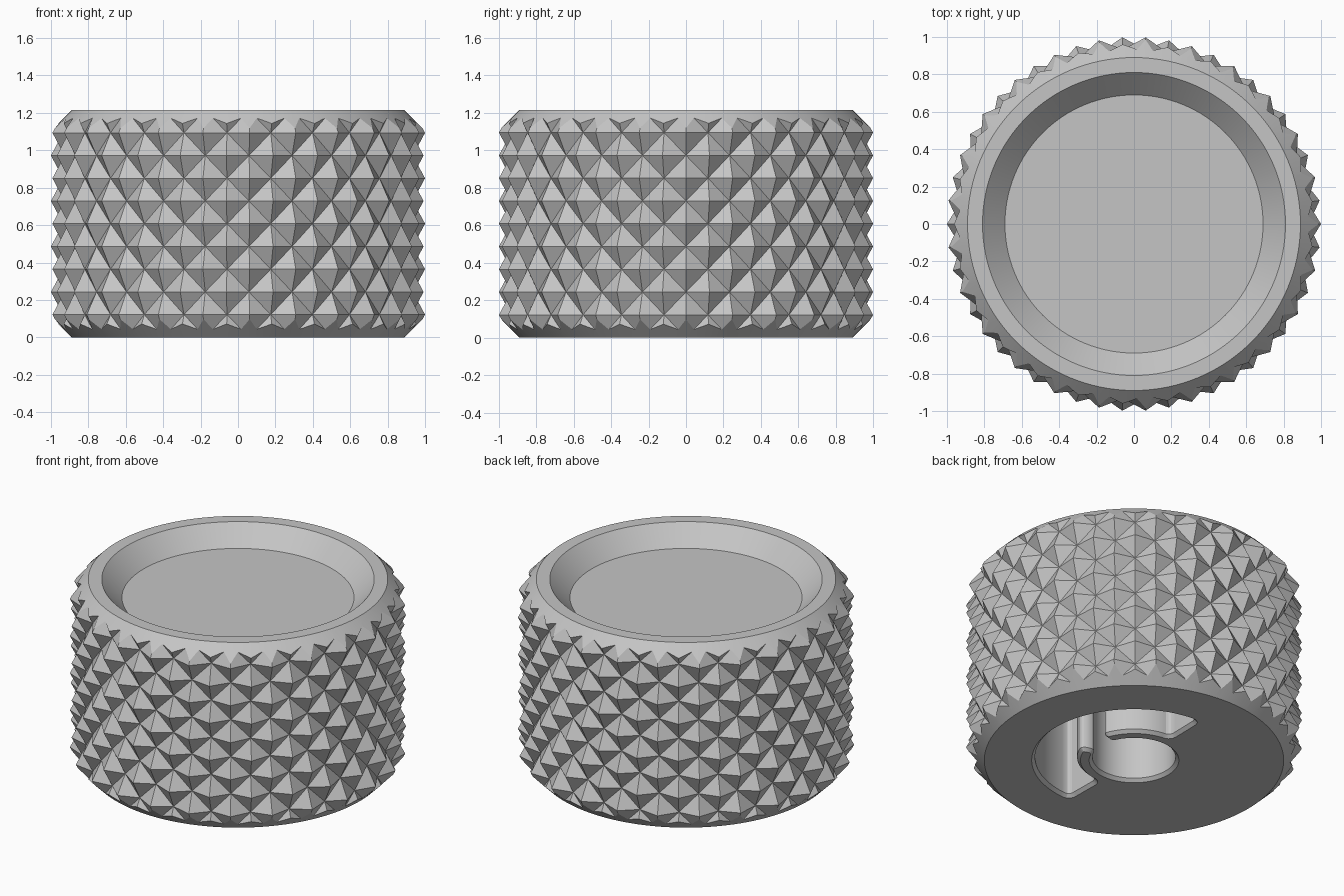
import bpy, bmesh
from math import sin, cos, pi, radians
from mathutils import Vector

cube = bpy.data.objects.get("Cube")
if cube:
    bpy.data.objects.remove(cube, do_unlink=True)

HEIGHT = 1.215
COLUMNS, ROWS = 50, 10
TIP, VALLEY = 1.0, 0.935
RIM, CUT = 0.89, 0.13

grey = bpy.data.materials.new("plain grey")
grey.use_nodes = True
colour = (0.56, 0.56, 0.56, 1)
grey.diffuse_color = colour
grey.node_tree.nodes["Principled BSDF"].inputs["Base Color"].default_value = colour


def make_object(name, bm):
    bmesh.ops.recalc_face_normals(bm, faces=bm.faces)
    mesh = bpy.data.meshes.new(name)
    bm.to_mesh(mesh)
    bm.free()
    mesh.materials.append(grey)
    obj = bpy.data.objects.new(name, mesh)
    bpy.context.collection.objects.link(obj)
    return obj


def loft(name, rings):
    """Closed solid through rings that share one vertex count."""
    bm = bmesh.new()
    loops = [[bm.verts.new(p) for p in ring] for ring in rings]
    n = len(loops[0])
    for low, high in zip(loops, loops[1:]):
        for i in range(n):
            j = (i + 1) % n
            bm.faces.new((low[i], low[j], high[j], high[i]))
    bm.faces.new(loops[0])
    bm.faces.new(loops[-1])
    return make_object(name, bm)


def circle(r, z, n=128):
    return [(r * cos(2 * pi * i / n), r * sin(2 * pi * i / n), z) for i in range(n)]


# Knurled body: alternating tips and valleys, split along the valley diagonals
def knurl():
    bm = bmesh.new()
    grid = []
    for row in range(-1, ROWS + 2):
        ring = []
        for k in range(COLUMNS):
            r = TIP if (k + row) % 2 else VALLEY
            a = 2 * pi * k / COLUMNS
            ring.append(bm.verts.new((r * cos(a), r * sin(a), row * HEIGHT / ROWS)))
        grid.append(ring)
    for row in range(ROWS + 2):
        for k in range(COLUMNS):
            j = (k + 1) % COLUMNS
            a, b = grid[row][k], grid[row][j]
            d, c = grid[row + 1][k], grid[row + 1][j]
            if (k + row - 1) % 2:      # a and c are tips
                faces = ((a, b, d), (b, c, d))
            else:
                faces = ((a, b, c), (a, c, d))
            for f in faces:
                bm.faces.new(f)
    bm.faces.new(grid[0])
    bm.faces.new(grid[-1])
    return make_object("knurled_knob", bm)


# Envelope with chamfered ends and a dished top
def envelope():
    profile = [(RIM, 0), (RIM + CUT, CUT), (RIM + CUT, HEIGHT - CUT), (RIM, HEIGHT),
               (0.81, HEIGHT), (0.69, HEIGHT - 0.12)]
    return loft("envelope_cutter", [circle(r, z) for r, z in profile])


def arc(r, start, end, n):
    angles = [radians(start + (end - start) * i / n) for i in range(n + 1)]
    return [Vector((r * cos(a), r * sin(a))) for a in angles]


def soften(points):
    result = []
    for p, q in zip(points, points[1:] + points[:1]):
        result += [p.lerp(q, 0.25), p.lerp(q, 0.75)]
    return result


# Underside socket: round bore opening through a gap into a half-ring slot
def socket():
    bore, inner, outer, gap, end = 0.25, 0.34, 0.59, 17, 89
    outline = arc(bore, gap, 360 - gap, 18)
    outline += arc(inner, -gap, -end, 6)
    outline += [arc(r, -end, 0, 1)[0] for r in (0.42, 0.51)]
    outline += arc(outer, -end, end, 20)
    outline += [arc(r, end, 0, 1)[0] for r in (0.51, 0.42)]
    outline += arc(inner, end, gap, 6)
    for _ in range(2):
        outline = soften(outline)
    n = len(outline)

    def ring(offset, z):
        pts = []
        for i, p in enumerate(outline):
            t = (outline[(i + 1) % n] - outline[i - 1]).normalized()
            pts.append((p.x + t.y * offset, p.y - t.x * offset, z))
        return pts
    return loft("socket_cutter", [ring(0.022, -0.002), ring(0, 0.02), ring(0, 0.9)])


knob = knurl()
bpy.ops.object.select_all(action="DESELECT")
knob.select_set(True)
bpy.context.view_layer.objects.active = knob
for cutter, operation in ((envelope(), "INTERSECT"), (socket(), "DIFFERENCE")):
    cutter.hide_render = True
    mod = knob.modifiers.new(cutter.name, "BOOLEAN")
    mod.operation = operation
    mod.solver = "EXACT"
    mod.object = cutter
    bpy.ops.object.modifier_apply(modifier=mod.name)
    bpy.data.objects.remove(cutter, do_unlink=True)

bpy.ops.object.shade_smooth_by_angle(angle=radians(18))
